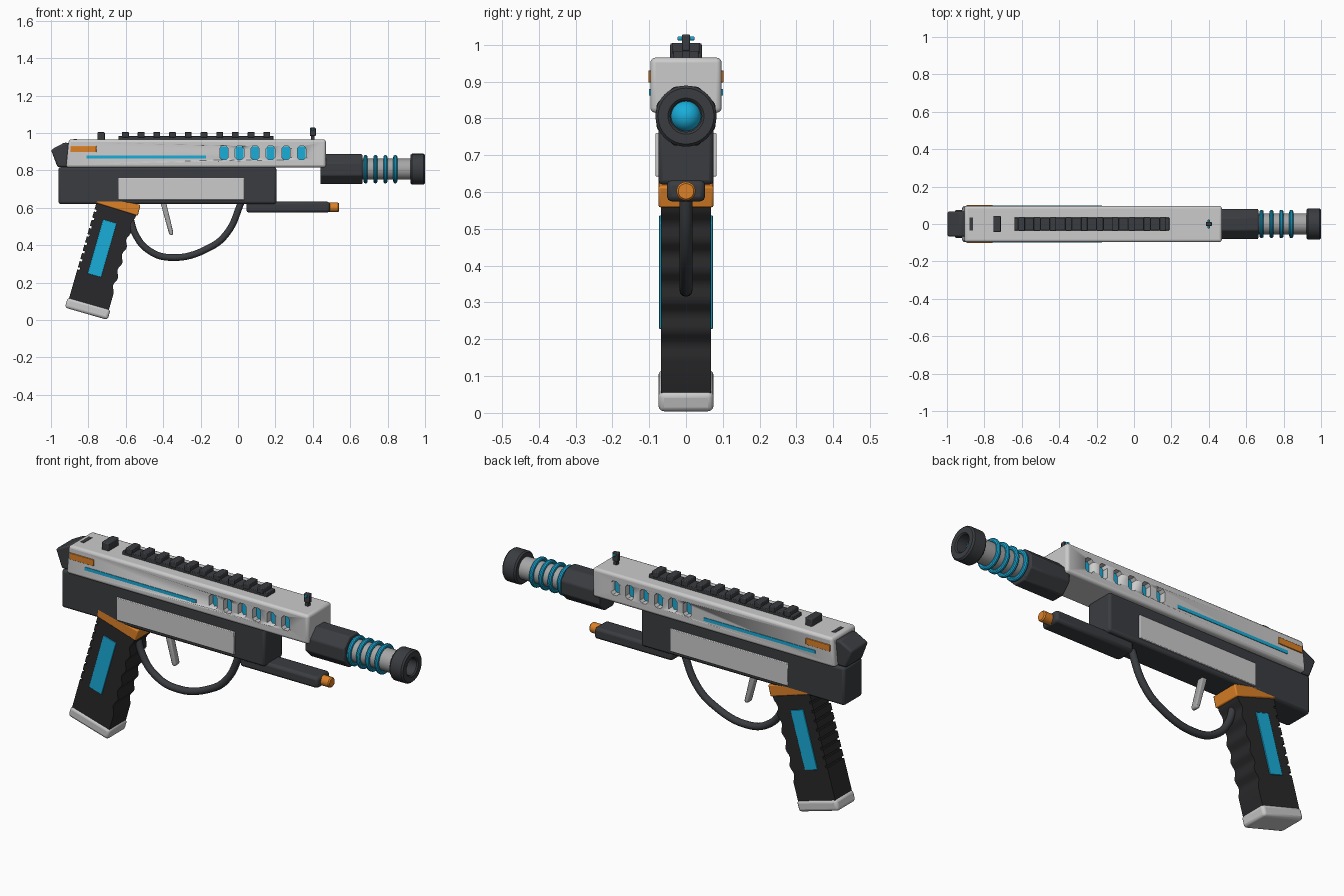
import bpy, bmesh, math
from mathutils import Vector

if "Cube" in bpy.data.objects:
    bpy.data.objects.remove(bpy.data.objects["Cube"])


def material(name, rgb):
    m = bpy.data.materials.new(name)
    m.diffuse_color = (*rgb, 1)
    m.use_nodes = True
    m.node_tree.nodes["Principled BSDF"].inputs["Base Color"].default_value = m.diffuse_color
    return m


DARK = material("dark_polymer", (0.042, 0.046, 0.052))
BLACK = material("black_rubber", (0.022, 0.022, 0.024))
WHITE = material("white_shell", (0.75, 0.75, 0.75))
STEEL = material("steel", (0.38, 0.38, 0.38))
CYAN = material("cyan_glow", (0.01, 0.42, 0.70))
ORANGE = material("orange_trim", (0.72, 0.22, 0.02))


def finish(name, bm, mat, bevel=0.0, segments=2):
    bmesh.ops.recalc_face_normals(bm, faces=bm.faces)
    me = bpy.data.meshes.new(name)
    bm.to_mesh(me)
    bm.free()
    ob = bpy.data.objects.new(name, me)
    bpy.context.collection.objects.link(ob)
    if mat:
        me.materials.append(mat)
    if bevel:
        b = ob.modifiers.new("bevel", 'BEVEL')
        b.width, b.segments, b.limit_method = bevel, segments, 'ANGLE'
    bpy.ops.object.select_all(action='DESELECT')
    bpy.context.view_layer.objects.active = ob
    ob.select_set(True)
    bpy.ops.object.shade_smooth_by_angle(angle=math.radians(35))
    return ob


def add_prism(bm, pts, y0, y1):
    """Extrude an x/z profile between two y values."""
    f = bm.faces.new([bm.verts.new((x, y0, z)) for x, z in pts])
    r = bmesh.ops.extrude_face_region(bm, geom=[f])
    for v in r["geom"]:
        if isinstance(v, bmesh.types.BMVert):
            v.co.y = y1


def prism(name, pts, y0, y1, mat, bevel=0.0, segments=2):
    bm = bmesh.new()
    add_prism(bm, pts, y0, y1)
    return finish(name, bm, mat, bevel, segments)


def rect(a, b, c, d):
    return [(a, c), (b, c), (b, d), (a, d)]


def box(name, x0, x1, hy, z0, z1, mat, bevel=0.0):
    return prism(name, rect(x0, x1, z0, z1), -hy, hy, mat, bevel)


def sides(name, pts, y_in, y_out, mat, bevel=0.0):
    """Same plate on both flanks."""
    for s, tag in ((-1, "right"), (1, "left")):
        prism(f"{name}_{tag}", pts, s * y_in, s * y_out, mat, bevel)


def lathe(name, profile, z, mat, n=32, bevel=0.0, closed=False, phase=0.0):
    """Revolve (x, radius) points about an axis parallel to x."""
    bm = bmesh.new()
    rings = [[bm.verts.new((x, r * math.cos(phase + 2 * math.pi * k / n),
                            z + r * math.sin(phase + 2 * math.pi * k / n)))
              for k in range(n)] for x, r in profile]
    pairs = list(zip(rings, rings[1:]))
    if closed:
        pairs.append((rings[-1], rings[0]))
    else:
        bm.faces.new(rings[0])
        bm.faces.new(rings[-1])
    for a, b in pairs:
        for k in range(n):
            j = (k + 1) % n
            bm.faces.new((a[k], a[j], b[j], b[k]))
    return finish(name, bm, mat, bevel)


# Upper shell with six glowing windows
shell = prism("upper_shell", [(-0.92, 0.815), (0.47, 0.815), (0.47, 0.965), (-0.905, 0.965)],
              -0.097, 0.097, WHITE, 0.014, 3)
WINDOWS = [-0.075 + 0.083 * i for i in range(6)]
bm = bmesh.new()
for cx in WINDOWS:
    slot = [(cx + sx * a, 0.893 + sz * b) for sx, sz, a, b in (
        (-1, -1, .012, .036), (1, -1, .012, .036), (1, -1, .023, .024), (1, 1, .023, .024),
        (1, 1, .012, .036), (-1, 1, .012, .036), (-1, 1, .023, .024), (-1, -1, .023, .024))]
    for s in (-1, 1):
        add_prism(bm, slot, s * 0.06, s * 0.13)
cutter = finish("window_cutter", bm, None)
cutter.hide_render = True
cutter.hide_set(True)
cut = shell.modifiers.new("windows", 'BOOLEAN')
cut.operation, cut.object, cut.solver = 'DIFFERENCE', cutter, 'EXACT'
for i, cx in enumerate(WINDOWS):
    sides(f"window_glow_{i}", rect(cx - 0.022, cx + 0.022, 0.858, 0.928), 0.055, 0.066, CYAN)
sides("glow_stripe", rect(-0.81, -0.17, 0.862, 0.879), 0.09, 0.1, CYAN)
sides("orange_marker", rect(-0.896, -0.757, 0.897, 0.93), 0.09, 0.102, ORANGE, 0.002)
box("top_slit", -0.88, -0.86, 0.035, 0.955, 0.967, DARK)

# Rear cap
prism("rear_cap", [(-1.0, 0.91), (-0.925, 0.95), (-0.89, 0.94), (-0.9, 0.817), (-0.965, 0.817)],
      -0.068, 0.068, DARK, 0.01)

# Lower frame and flank panels
box("lower_frame", -0.96, 0.205, 0.075, 0.62, 0.817, DARK, 0.012)
sides("frame_panel", rect(-0.64, 0.035, 0.642, 0.76), 0.07, 0.083, WHITE, 0.003)

# Top rail and sights
box("rail_base", -0.64, 0.19, 0.034, 0.96, 0.983, DARK, 0.003)
for i in range(10):
    cx = -0.602 + 0.084 * i
    box(f"rail_tooth_{i}", cx - 0.018, cx + 0.018, 0.037, 0.975, 1.005, DARK, 0.004)
box("rear_sight", -0.752, -0.712, 0.043, 0.96, 1.004, DARK, 0.005)
box("front_sight_stem", 0.391, 0.409, 0.009, 0.96, 0.99, DARK)
box("front_sight_post", 0.384, 0.416, 0.011, 0.983, 1.028, DARK, 0.004)
box("front_sight_pin", 0.394, 0.406, 0.023, 1.012, 1.022, CYAN, 0.002)

# Barrel
BZ = 0.806
lathe("barrel_shroud", [(0.44, 0.0866), (0.665, 0.0866)], BZ, DARK, 8, 0.006, phase=math.pi / 8)
lathe("barrel_tube", [(0.65, 0.056), (0.925, 0.056)], BZ, STEEL)
for i in range(4):
    cx = 0.682 + 0.053 * i
    lathe(f"coil_ring_{i}", [(cx + 0.011 * math.cos(a), 0.065 + 0.011 * math.sin(a))
                             for a in [k * math.pi / 5 for k in range(10)]], BZ, CYAN, closed=True)
lathe("muzzle", [(0.922, 0.03), (0.922, 0.076), (0.93, 0.083), (0.992, 0.083),
                 (1.0, 0.076), (1.0, 0.049), (0.994, 0.043), (0.935, 0.043)], BZ, DARK, closed=True)
bm = bmesh.new()
bmesh.ops.create_uvsphere(bm, u_segments=24, v_segments=16, radius=0.042)
bmesh.ops.translate(bm, verts=bm.verts, vec=(0.922, 0, BZ))
finish("emitter", bm, CYAN)

# Under-barrel tube
box("under_barrel", 0.045, 0.492, 0.052, 0.574, 0.632, DARK, 0.014)
lathe("under_barrel_tip", [(0.48, 0.026), (0.534, 0.026), (0.54, 0.021)], 0.602, ORANGE, 20)

# Trigger and guard
prism("trigger", [(-0.415, 0.63), (-0.385, 0.63), (-0.345, 0.465), (-0.352, 0.452), (-0.368, 0.458)],
      -0.018, 0.018, STEEL, 0.006)
path = [(0.02, 0.635), (-0.056, 0.468), (-0.15, 0.388), (-0.366, 0.334),
        (-0.484, 0.377), (-0.548, 0.457), (-0.58, 0.56)]
cu = bpy.data.curves.new("trigger_guard", 'CURVE')
cu.dimensions, cu.bevel_depth, cu.bevel_resolution = '3D', 0.018, 4
cu.use_fill_caps, cu.resolution_u = True, 8
sp = cu.splines.new('BEZIER')
sp.bezier_points.add(len(path) - 1)
for p, (x, z) in zip(sp.bezier_points, path):
    p.co = (x, 0, z)
    p.handle_left_type = p.handle_right_type = 'AUTO'
cu.materials.append(DARK)
bpy.context.collection.objects.link(bpy.data.objects.new("trigger_guard", cu))

# Grip, drawn in a tilted frame: u towards the front, v down the handle
TILT = math.radians(16)


def tilted(pts):
    c, s = math.cos(TILT), math.sin(TILT)
    return [(-0.64 + u * c - v * s, 0.628 - u * s - v * c) for u, v in pts]


front = [(0.11 - 0.015 * math.sin(math.pi * k / 6) ** 2, 0.05 + 0.085 * (g + k / 6))
         for g in range(5) for k in range(6)]
back = []
for i in range(8):
    v = 0.07 + 0.046 * i
    back += [(-0.112, v), (-0.1, v), (-0.1, v + 0.012), (-0.112, v + 0.012)]
outline = [(-0.112, 0.02), (0.11, 0.02)] + front + [(0.11, 0.475), (0.11, 0.57), (-0.112, 0.57)]
prism("grip", tilted(outline + back[::-1]), -0.068, 0.068, BLACK)
prism("grip_collar", tilted([(-0.122, -0.01), (0.118, -0.02), (0.12, 0.04), (-0.115, 0.035)]),
      -0.075, 0.075, ORANGE, 0.006)
prism("grip_base", tilted(rect(-0.12, 0.118, 0.562, 0.619)), -0.075, 0.075, WHITE, 0.015, 3)
sides("grip_panel", tilted(rect(-0.053, 0.022, 0.11, 0.41)), 0.06, 0.073, CYAN, 0.002)
